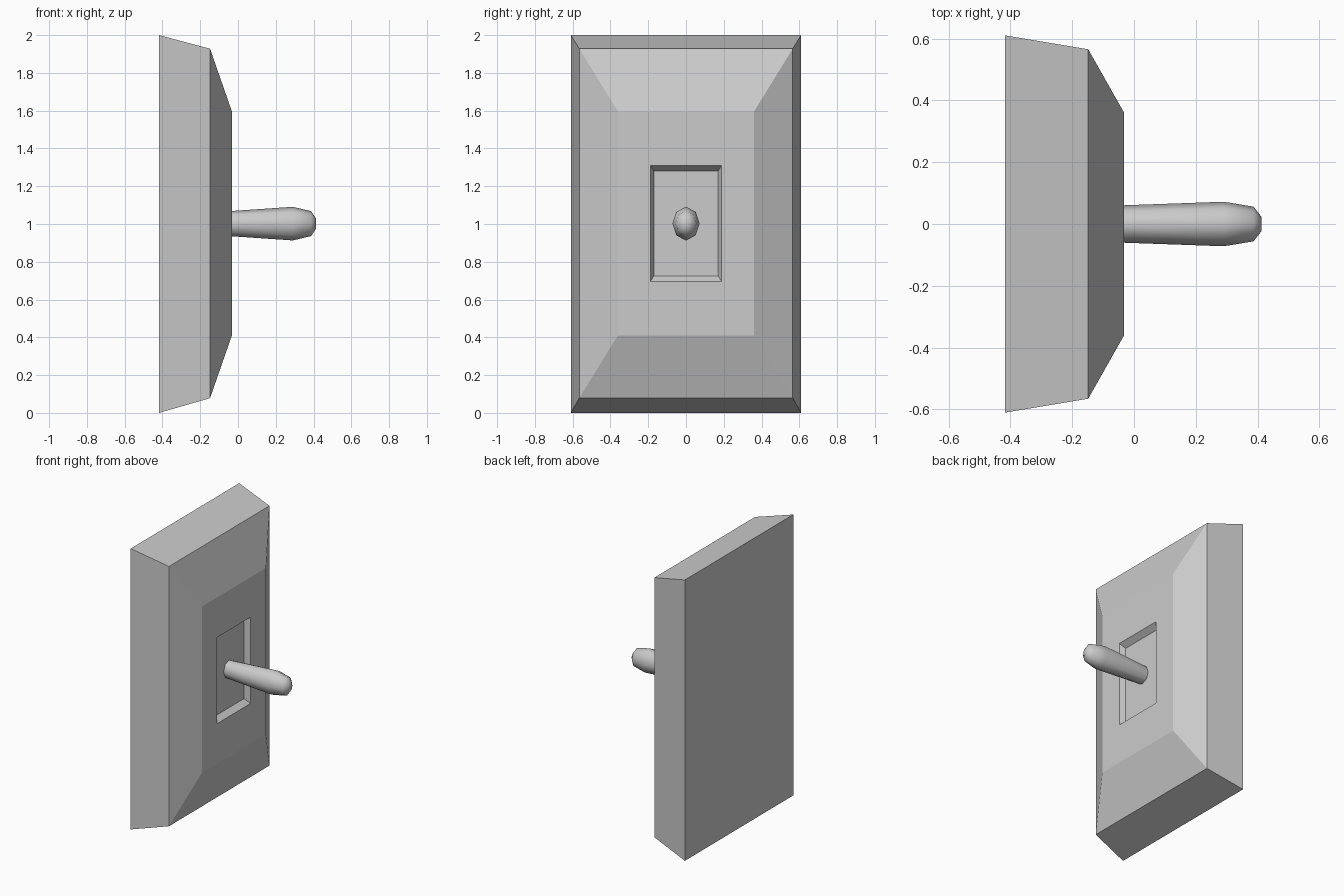
import bpy, bmesh, math

if "Cube" in bpy.data.objects:
    bpy.data.objects.remove(bpy.data.objects["Cube"])


def loft(name, rings):
    """Skin a list of equal-length closed rings and cap both ends."""
    bm = bmesh.new()
    loops = [[bm.verts.new(p) for p in ring] for ring in rings]
    for a, b in zip(loops, loops[1:]):
        for i in range(len(a)):
            j = (i + 1) % len(a)
            bm.faces.new((a[i], a[j], b[j], b[i]))
    bm.faces.new(loops[0][::-1])
    bm.faces.new(loops[-1])
    bmesh.ops.recalc_face_normals(bm, faces=bm.faces)
    mesh = bpy.data.meshes.new(name)
    bm.to_mesh(mesh)
    bm.free()
    obj = bpy.data.objects.new(name, mesh)
    bpy.context.collection.objects.link(obj)
    return obj


def rectangle(x, half_y, half_z, z=1.0):
    return [(x, sy * half_y, z + sz * half_z)
            for sy, sz in ((-1, -1), (1, -1), (1, 1), (-1, 1))]


def ellipse(x, ry, rz, z=1.0, sides=8):
    return [(x, ry * math.cos(math.tau * i / sides), z + rz * math.sin(math.tau * i / sides))
            for i in range(sides)]


# Wall plate: tapered sides, wide bevel, flat front and shallow recess
loft("wall_plate", [
    rectangle(-0.418, 0.61, 1.0),
    rectangle(-0.148, 0.565, 0.925, 1.003),
    rectangle(-0.032, 0.36, 0.592, 1.003),
    rectangle(-0.032, 0.188, 0.307, 1.003),
    rectangle(-0.072, 0.17, 0.277, 1.003),
])

# Toggle lever: eight-sided, swelling towards a rounded tip
lever = loft("toggle_lever", [ellipse(x, ry, rz, 1.002) for x, ry, rz in (
    (-0.075, 0.059, 0.064),
    (0.29, 0.072, 0.089),
    (0.387, 0.056, 0.066),
    (0.413, 0.022, 0.027),
)])
lever.data.shade_smooth()
bpy.context.view_layer.objects.active = lever
lever.select_set(True)
bpy.ops.object.shade_smooth_by_angle(angle=math.radians(60))
